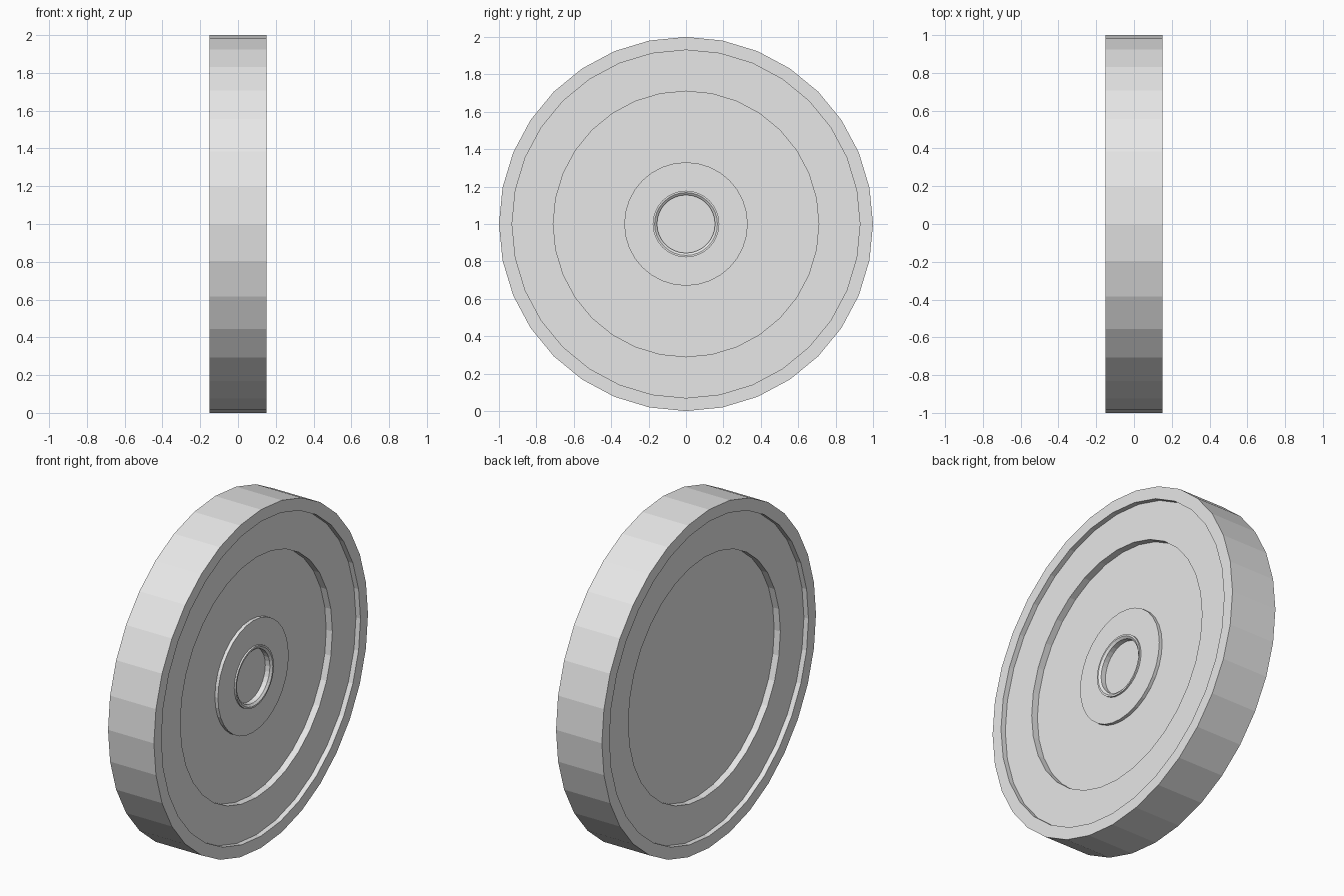
import bpy
import bmesh
from math import cos, sin, pi

cube = bpy.data.objects.get("Cube")
if cube:
    bpy.data.objects.remove(cube)

SIDES = 32

grey = bpy.data.materials.new("light_grey")
grey.use_nodes = True
colour = (0.8, 0.8, 0.8, 1)
grey.diffuse_color = colour
grey.node_tree.nodes["Principled BSDF"].inputs["Base Color"].default_value = colour


def lathe(name, profile):
    """Turn (x, radius) points about the x axis and cap both ends."""
    bm = bmesh.new()
    rings = []
    for x, r in profile:
        angles = [2 * pi * i / SIDES for i in range(SIDES)]
        rings.append([bm.verts.new((x, r * cos(a), r * sin(a))) for a in angles])
    for a, b in zip(rings, rings[1:]):
        for i in range(SIDES):
            j = (i + 1) % SIDES
            bm.faces.new((a[i], a[j], b[j], b[i]))
    bm.faces.new(rings[0])
    bm.faces.new(rings[-1])
    bmesh.ops.recalc_face_normals(bm, faces=bm.faces[:])
    mesh = bpy.data.meshes.new(name)
    bm.to_mesh(mesh)
    bm.free()
    mesh.materials.append(grey)
    obj = bpy.data.objects.new(name, mesh)
    bpy.context.collection.objects.link(obj)
    obj.location.z = 1
    return obj


# Stepped rim and recessed web, the same on both sides
rim = [(0.08, 0.71), (0.12, 0.71), (0.12, 0.93), (0.15, 0.93), (0.15, 1.0)]
far_side = [(-x, r) for x, r in rim]

# Raised hub with a lipped, blind axle socket on one side only
hub = [(0.08, 0.33), (0.1, 0.33), (0.1, 0.178), (0.11, 0.178),
       (0.11, 0.168), (0.1, 0.155), (0.07, 0.155)]

lathe("wheel", far_side + rim[::-1] + hub)
